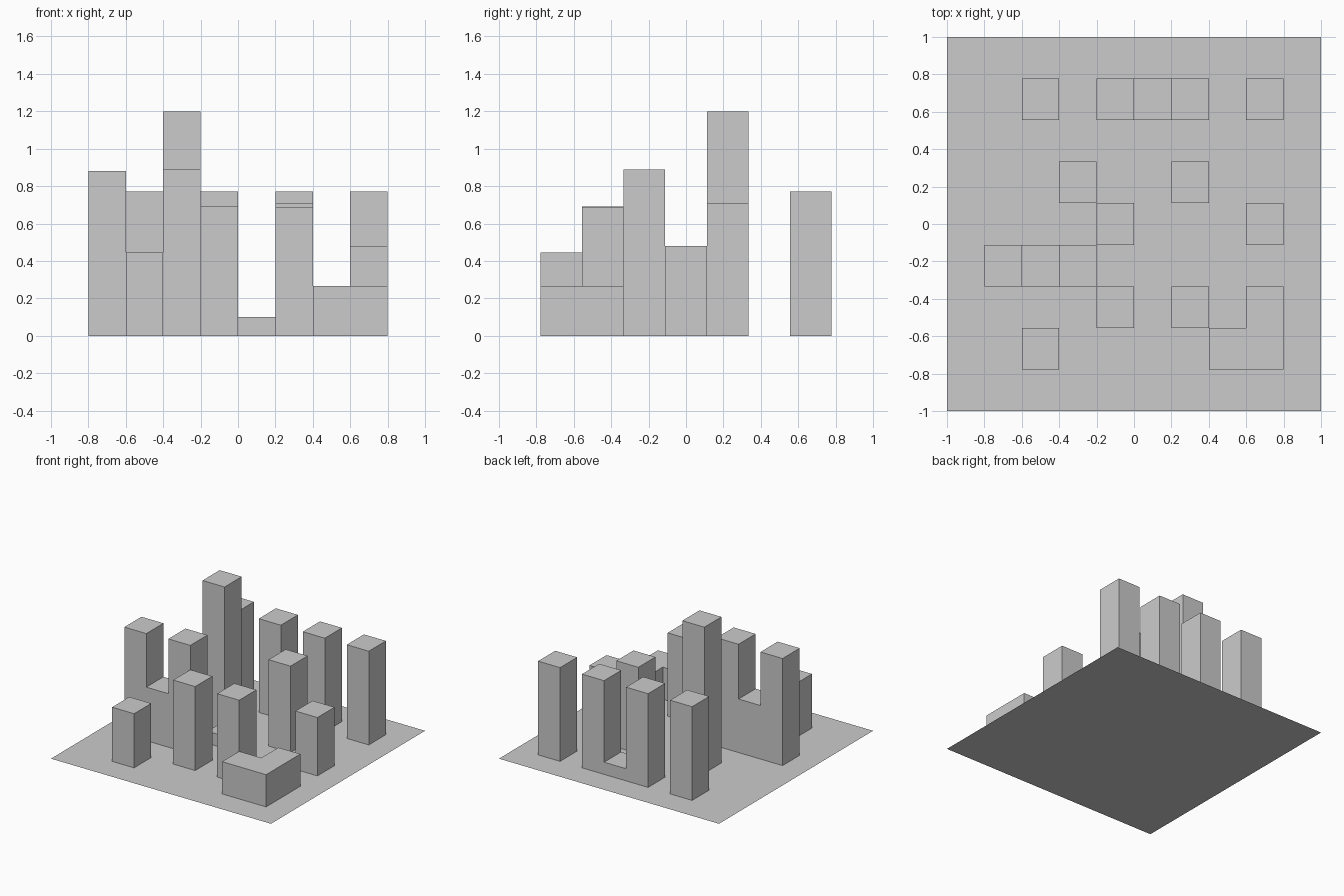
import bpy
import bmesh
from mathutils import Vector

cube = bpy.data.objects.get("Cube")
if cube:
    bpy.data.objects.remove(cube, do_unlink=True)

# One plain grey for everything
grey = bpy.data.materials.new("plain_grey")
grey.use_nodes = True
colour = (0.6, 0.6, 0.6, 1)
grey.diffuse_color = colour
grey.node_tree.nodes["Principled BSDF"].inputs["Base Color"].default_value = colour

# City plots: 10 columns by 9 rows on a 2 x 2 ground
W, D = 2 / 10, 2 / 9


def prism(name, outline, sweep):
    """Extrude a closed outline along sweep, leaving the underside open."""
    bm = bmesh.new()
    face = bm.faces.new([bm.verts.new(p) for p in outline])
    moved = bmesh.ops.extrude_face_region(bm, geom=[face], use_keep_orig=True)
    verts = [v for v in moved["geom"] if isinstance(v, bmesh.types.BMVert)]
    bmesh.ops.translate(bm, verts=verts, vec=Vector(sweep))
    bmesh.ops.recalc_face_normals(bm, faces=bm.faces)
    under = [f for f in bm.faces if all(abs(v.co.z) < 1e-5 for v in f.verts)]
    bmesh.ops.delete(bm, geom=under, context='FACES')
    mesh = bpy.data.meshes.new(name)
    bm.to_mesh(mesh)
    bm.free()
    mesh.materials.append(grey)
    obj = bpy.data.objects.new(name, mesh)
    bpy.context.collection.objects.link(obj)


def plan(col, row):
    """Ground position of a plot corner."""
    return (col * W - 1, row * D - 1, 0)


def tower(name, col, row, height):
    corners = [(col, row), (col + 1, row), (col + 1, row + 1), (col, row + 1)]
    prism(name, [plan(*c) for c in corners], (0, 0, height))


def linked_towers(name, col, row, left, middle, right):
    """Two towers joined by a lower block between them."""
    x, y, _ = plan(col, row)
    steps = [(0, 0), (3, 0), (3, right), (2, right), (2, middle),
             (1, middle), (1, left), (0, left)]
    prism(name, [(x + i * W, y, z) for i, z in steps], (0, D, 0))


# Ground
bpy.ops.mesh.primitive_plane_add(size=2)
ground = bpy.context.object
ground.name = "ground"
ground.data.materials.append(grey)

# Single towers
for name, col, row, height in [
    ("back_right_tower", 2, 7, 0.77),
    ("back_left_tower", 8, 7, 0.77),
    ("tallest_tower", 3, 5, 1.2),
    ("middle_left_tower", 6, 5, 0.71),
    ("low_centre_block", 4, 4, 0.1),
    ("left_side_tower", 8, 4, 0.48),
    ("front_centre_tower", 4, 2, 0.69),
    ("front_left_tower", 6, 2, 0.685),
    ("front_right_tower", 2, 1, 0.445),
]:
    tower(name, col, row, height)

# Linked pairs
linked_towers("back_twin_towers", 4, 7, 0.77, 0.1, 0.77)
linked_towers("right_twin_towers", 1, 3, 0.88, 0.44, 0.89)

# L-shaped corner building
corner = [(7, 1), (9, 1), (9, 3), (8, 3), (8, 2), (7, 2)]
prism("corner_building", [plan(*c) for c in corner], (0, 0, 0.265))
